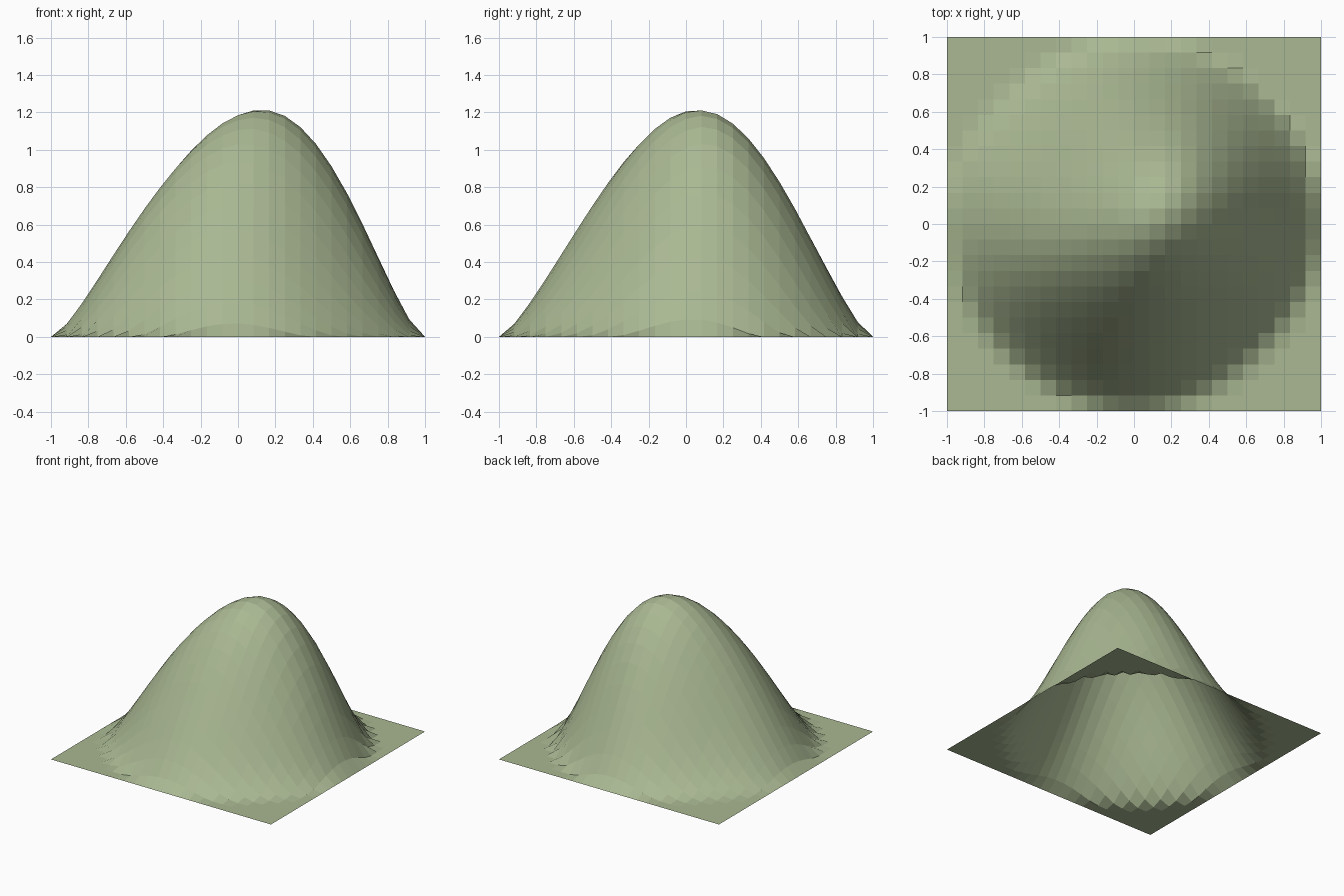
import bpy, bmesh
from math import sin

if "Cube" in bpy.data.objects:
    bpy.data.objects.remove(bpy.data.objects["Cube"])

AMP, POWER = 1.185, 1.5


def height(x, y):
    # Round dome falling to zero on the unit circle, leaning and skewed diagonally
    fall = max(0.0, 1 - x * x - y * y) ** POWER
    lean = 0.165 * sin(2 * x) + 0.065 * sin(2 * y)
    spread = 0.08 * x ** 2 - 0.2 * y ** 2 + 0.25 * y ** 4
    skew = 0.85 * x * y - 1.2 * (x * y) ** 2
    return AMP * fall * (1 + lean + spread + skew)


# Square sheet of 24 x 24 flat quads, lifted into the dome
bm = bmesh.new()
bmesh.ops.create_grid(bm, x_segments=24, y_segments=24, size=1.0)
for v in bm.verts:
    v.co.z = height(v.co.x, v.co.y)

mesh = bpy.data.meshes.new("dome_surface")
bm.to_mesh(mesh)
bm.free()
dome = bpy.data.objects.new("dome_surface", mesh)
bpy.context.collection.objects.link(dome)

# Pale green
mat = bpy.data.materials.new("pale_green")
mat.diffuse_color = (0.40, 0.48, 0.29, 1)
mat.use_nodes = True
mat.node_tree.nodes["Principled BSDF"].inputs["Base Color"].default_value = mat.diffuse_color
mesh.materials.append(mat)
